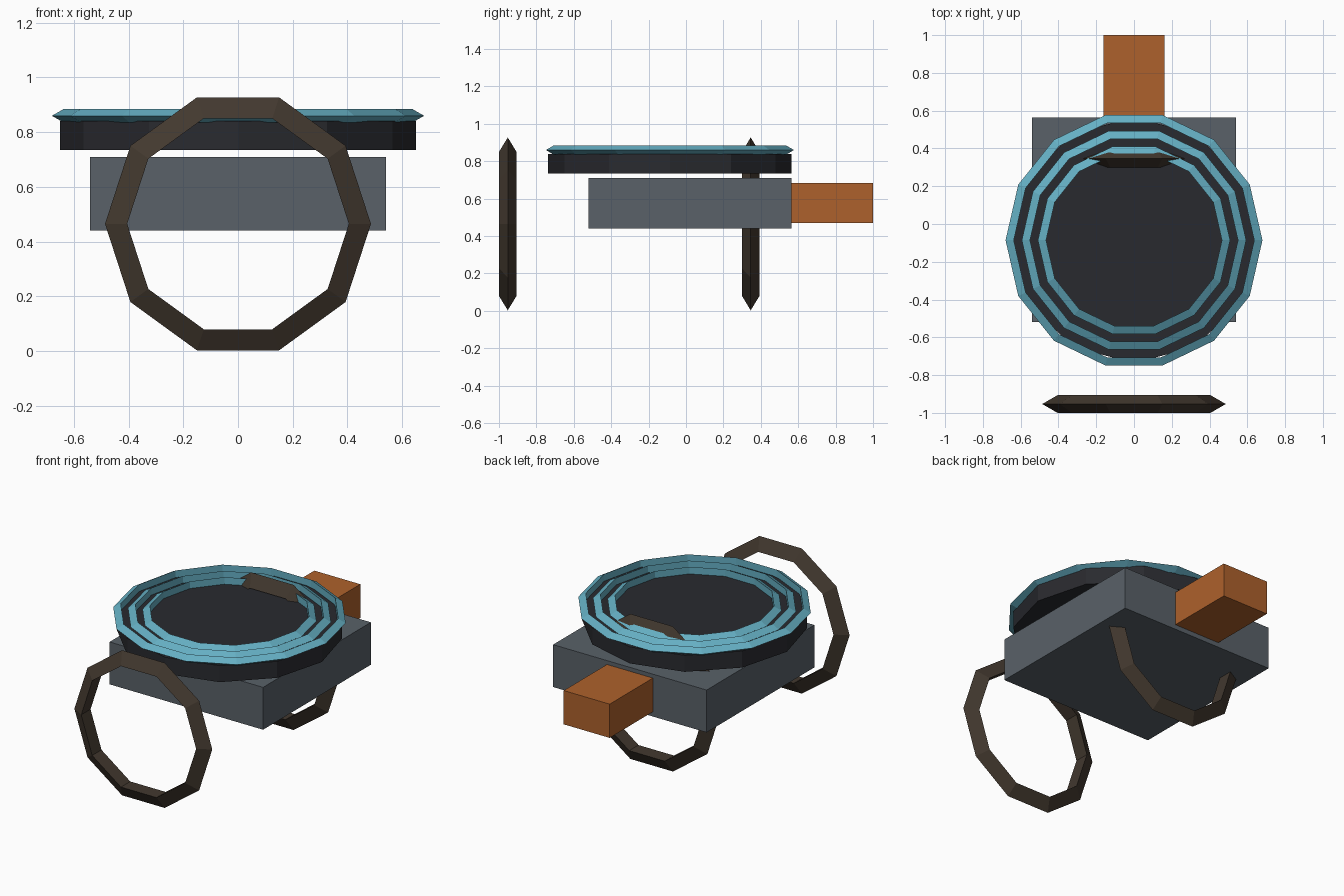
import bpy
from math import pi

if "Cube" in bpy.data.objects:
    bpy.data.objects.remove(bpy.data.objects["Cube"])


def material(name, rgb):
    m = bpy.data.materials.new(name)
    m.diffuse_color = (*rgb, 1)
    m.use_nodes = True
    m.node_tree.nodes["Principled BSDF"].inputs["Base Color"].default_value = m.diffuse_color
    return m


TEAL = material("teal", (0.13, 0.43, 0.55))
DARK = material("dark", (0.022, 0.023, 0.028))
SLATE = material("slate", (0.10, 0.12, 0.14))
BROWN = material("brown", (0.055, 0.04, 0.028))
ORANGE = material("orange", (0.42, 0.12, 0.025))


def finish(name, mat):
    ob = bpy.context.object
    ob.name = ob.data.name = name
    ob.data.materials.append(mat)
    return ob


def box(name, lo, hi, mat):
    bpy.ops.mesh.primitive_cube_add(size=1, location=[(a + b) / 2 for a, b in zip(lo, hi)])
    ob = finish(name, mat)
    ob.scale = [b - a for a, b in zip(lo, hi)]
    bpy.ops.object.transform_apply(location=False, rotation=False, scale=True)


def ring(name, loc, major, minor, sides, mat, tilt=0):
    # low-poly hoop with a triangular section, tip facing outward
    bpy.ops.mesh.primitive_torus_add(
        location=loc, rotation=(tilt, 0, 0), major_radius=major, minor_radius=minor,
        major_segments=sides, minor_segments=3)
    finish(name, mat)
    bpy.ops.object.shade_flat()


# body block and the rear block attached to it
box("body", (-0.541, -0.52, 0.44), (0.541, 0.565, 0.71), SLATE)
box("rear_block", (-0.162, 0.565, 0.47), (0.162, 1.0, 0.685), ORANGE)

# twelve-sided turntable disc
CY = -0.086
bpy.ops.mesh.primitive_cylinder_add(vertices=12, radius=0.651, depth=0.105,
                                    location=(0, CY, 0.7875))
finish("disc", DARK)

# concentric rings on the disc
for i, radius in enumerate((0.651, 0.565, 0.48)):
    ring(f"disc_ring_{i + 1}", (0, CY, 0.86), radius, 0.029, 14, TEAL)

# upright hoops, front and back
for name, y in (("front_hoop", -0.953), ("back_hoop", 0.346)):
    ring(name, (0, y, 0.465), 0.432, 0.054, 10, BROWN, pi / 2)
